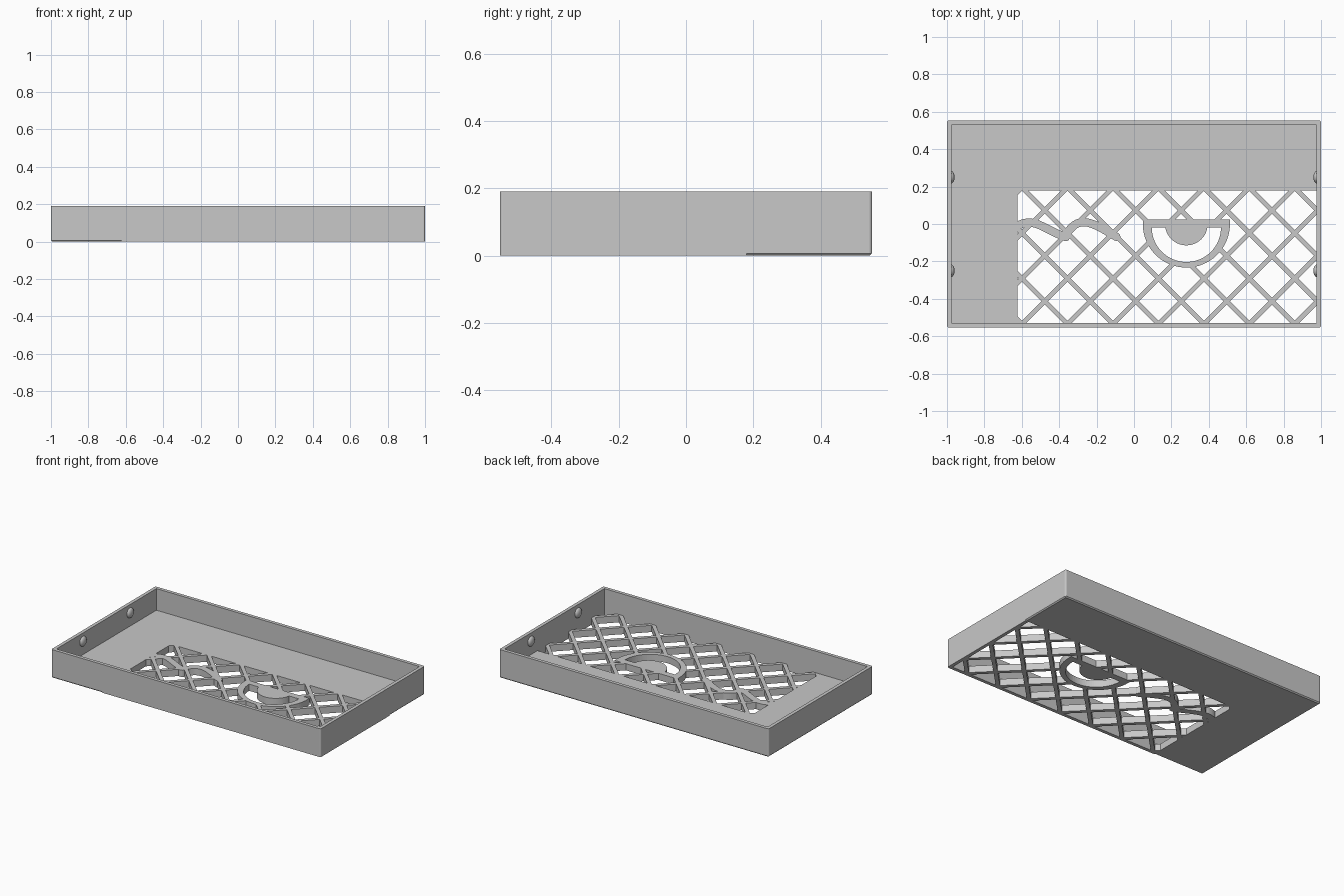
import bpy, bmesh, math
from mathutils import Matrix, Vector
from mathutils.geometry import interpolate_bezier

old = bpy.data.objects.get("Cube")
if old:
    bpy.data.objects.remove(old, do_unlink=True)

# Overall sizes
HX, HY, H = 1.0, 0.553, 0.19
WALL, FLOOR = 0.023, 0.045
IX, IY = HX - WALL, HY - WALL
WIN_X, WIN_Y = -0.622, 0.18

grey = bpy.data.materials.new("plain_grey")
grey.use_nodes = True
grey.diffuse_color = (0.58, 0.58, 0.58, 1)
grey.node_tree.nodes["Principled BSDF"].inputs["Base Color"].default_value = grey.diffuse_color


def finish(bm, name):
    bmesh.ops.recalc_face_normals(bm, faces=bm.faces)
    mesh = bpy.data.meshes.new(name)
    bm.to_mesh(mesh)
    bm.free()
    mesh.materials.append(grey)
    ob = bpy.data.objects.new(name, mesh)
    bpy.context.collection.objects.link(ob)
    return ob


def add_box(bm, lo, hi, turn=Matrix()):
    lo, hi = Vector(lo), Vector(hi)
    mat = Matrix.Translation((lo + hi) / 2) @ turn @ Matrix.Diagonal((*(hi - lo), 1))
    bmesh.ops.create_cube(bm, size=1, matrix=mat)


def box(name, lo, hi, turn=Matrix()):
    bm = bmesh.new()
    add_box(bm, lo, hi, turn)
    return finish(bm, name)


def prism(name, outline, z0, z1):
    bm = bmesh.new()
    face = bm.faces.new([bm.verts.new((x, y, z0)) for x, y in outline])
    top = bmesh.ops.extrude_face_region(bm, geom=[face])["geom"]
    bmesh.ops.translate(bm, vec=(0, 0, z1 - z0),
                        verts=[v for v in top if isinstance(v, bmesh.types.BMVert)])
    return finish(bm, name)


def boolean(ob, cutter, operation="DIFFERENCE"):
    mod = ob.modifiers.new("cut", "BOOLEAN")
    mod.operation, mod.object, mod.solver = operation, cutter, "EXACT"
    mod.use_self = True
    bpy.ops.object.select_all(action="DESELECT")
    bpy.context.view_layer.objects.active = ob
    ob.select_set(True)
    bpy.ops.object.modifier_apply(modifier=mod.name)
    bpy.data.objects.remove(cutter, do_unlink=True)


def arc(cx, cy, r, start, steps):
    angles = [start + math.pi * i / steps for i in range(steps + 1)]
    return [(cx + r * math.cos(a), cy + r * math.sin(a)) for a in angles]


def half_disc(cx, cy, r, top):
    points = arc(cx, cy, r, math.pi, 40)
    return points + ([(cx + r, top), (cx - r, top)] if top > cy else [])


def ribbon(points, half):
    # Outline of a band of constant width with round ends
    path = interpolate_bezier(*[Vector((x, y)) for x, y in points], 28)
    right, left = [], []
    for i, p in enumerate(path):
        d = (path[min(i + 1, len(path) - 1)] - path[max(i - 1, 0)]).normalized()
        side = Vector((d.y, -d.x)) * half
        right.append(tuple(p + side))
        left.append(tuple(p - side))
    first, last = path[1] - path[0], path[-1] - path[-2]
    end = arc(*path[-1], half, math.atan2(last.y, last.x) - math.pi / 2, 10)
    start = arc(*path[0], half, math.atan2(first.y, first.x) + math.pi / 2, 10)
    return right[1:-1] + end + left[-2:0:-1] + start


# Tray: rounded block, hollowed out, with an opening in the floor
bm = bmesh.new()
add_box(bm, (-HX, -HY, 0), (HX, HY, H))
upright = [e for e in bm.edges if abs(e.verts[0].co.z - e.verts[1].co.z) > 0.1]
bmesh.ops.bevel(bm, geom=upright, offset=0.009, segments=3, affect="EDGES", profile=0.5)
tray = finish(bm, "tray")
boolean(tray, box("cavity", (-IX, -IY, FLOOR), (IX, IY, 1)))
boolean(tray, box("opening", (WIN_X, -IY, -1), (IX, WIN_Y, 0.1)))

# Small chamfer under the solid part of the floor
c = 0.005
along_x = Matrix.Rotation(math.pi / 4, 4, "X")
along_y = Matrix.Rotation(math.pi / 4, 4, "Y")
for x0, x1, y in ((-1.1, 1.1, HY), (-1.1, WIN_X, -HY)):
    boolean(tray, box("chamfer", (x0, y - c, -c), (x1, y + c, c), along_x))
for y0, y1, x in ((-0.7, 0.7, -HX), (WIN_Y, 0.7, HX)):
    boolean(tray, box("chamfer", (x - c, y0, -c), (x + c, y1, c), along_y))

# Diagonal lattice, trimmed to the opening
STEP, CX, CY, BAR = 0.243, 0.252, -0.17, 0.0125
bm = bmesh.new()
for sign in (1, -1):
    turn = Matrix.Rotation(sign * math.pi / 4, 4, "Z")
    for i in range(-6, 6):
        x = CX + i * STEP
        add_box(bm, (x - 1, CY - BAR, 0), (x + 1, CY + BAR, FLOOR), turn)
lattice = finish(bm, "lattice")
boolean(lattice, box("trim", (WIN_X, -IY, -1), (IX, WIN_Y, 1)), "INTERSECT")

# Half-round frame with an inner half disc
EX, TOP, RIM = 0.28, 0.025, 0.043
boolean(lattice, prism("frame_trim", half_disc(EX, 0, 0.225, TOP - 0.005), -1, 1))
frame = prism("half_round_frame", half_disc(EX, 0, 0.233, TOP), 0, FLOOR)
boolean(frame, prism("frame_hole", half_disc(EX, TOP - RIM, 0.185, TOP - RIM), -1, 1))
prism("inner_half_disc", half_disc(EX, 0, 0.114, TOP - 0.01), 0, FLOOR)

# Two wavy strips
waves = {
    "outer_wave": ((-0.63, -0.015), (-0.54, 0.045), (-0.48, -0.03), (-0.365, -0.07)),
    "inner_wave": ((-0.37, -0.068), (-0.30, 0.05), (-0.24, 0.02), (-0.095, -0.068)),
}
for name, points in waves.items():
    prism(name, ribbon(points, 0.022), 0, FLOOR)

# Snap bumps on the inside of the end walls
for side, label in ((1, "left"), (-1, "right")):
    for y, place in ((0.25, "back"), (-0.25, "front")):
        bm = bmesh.new()
        mat = Matrix.Translation((side * IX, y, 0.135)) @ Matrix.Diagonal((0.018, 0.033, 0.033, 1))
        bmesh.ops.create_uvsphere(bm, u_segments=24, v_segments=16, radius=1, matrix=mat)
        bump = finish(bm, f"{label}_{place}_bump")
        bump.data.shade_smooth()
